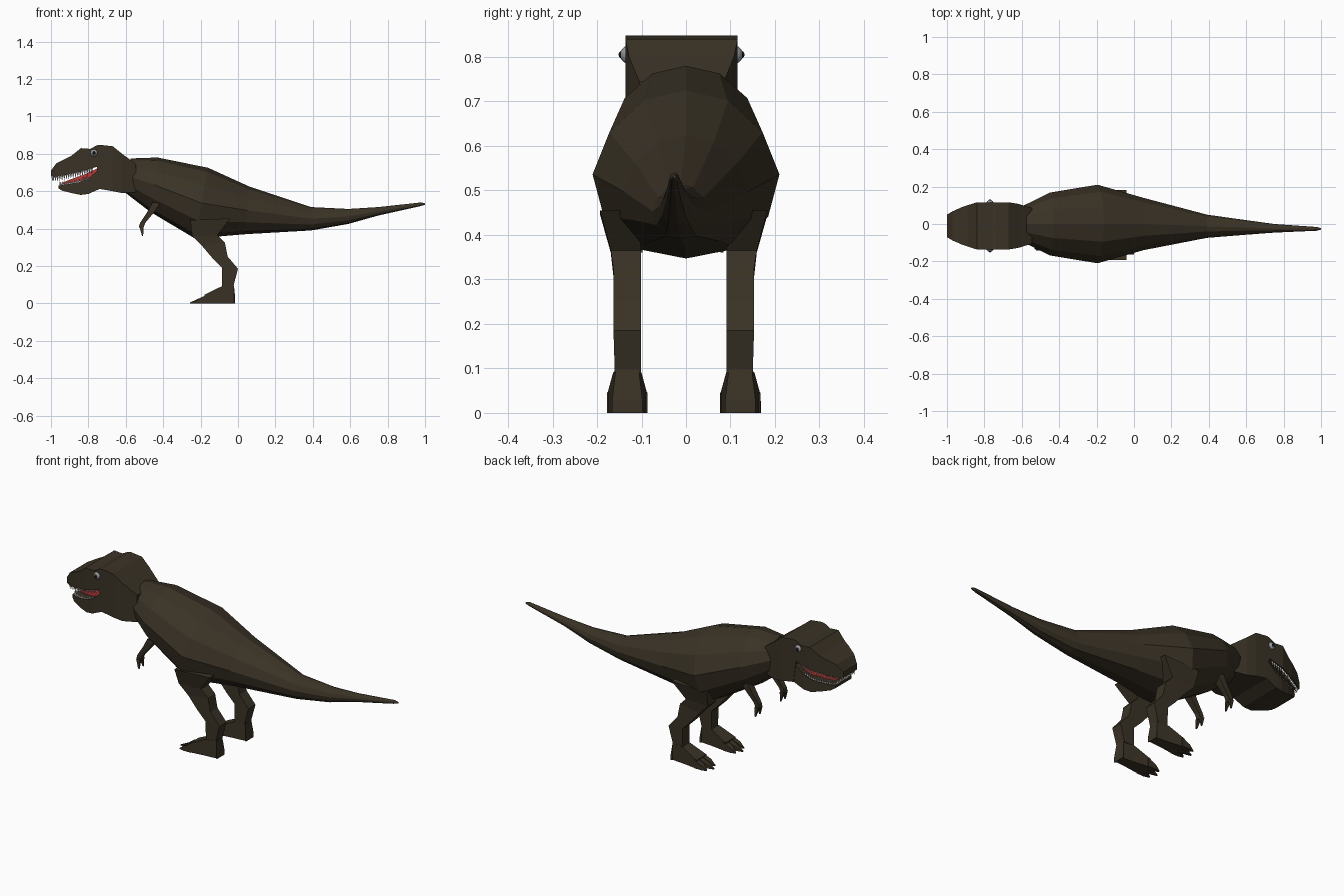
import bpy, bmesh, math
from mathutils import Vector

if "Cube" in bpy.data.objects:
    bpy.data.objects.remove(bpy.data.objects["Cube"])

def mat(name, c):
    m = bpy.data.materials.new(name)
    m.diffuse_color = (*c, 1)
    m.use_nodes = True
    m.node_tree.nodes["Principled BSDF"].inputs["Base Color"].default_value = m.diffuse_color
    return m

SKIN = mat("skin", (0.042, 0.032, 0.019))
RED = mat("mouth_red", (0.5, 0.04, 0.04))
WHITE = mat("tooth_white", (0.85, 0.83, 0.75))
GREY = mat("eye_grey", (0.3, 0.31, 0.33))
BLACK = mat("pupil_black", (0.005, 0.005, 0.005))
YC = -0.01  # centre line of head and limbs

def finish(name, bm, m):
    bmesh.ops.recalc_face_normals(bm, faces=bm.faces)
    me = bpy.data.meshes.new(name)
    bm.to_mesh(me)
    bm.free()
    me.materials.append(m)
    ob = bpy.data.objects.new(name, me)
    bpy.context.collection.objects.link(ob)
    return ob

def add_loft(bm, rings):
    vs = [[bm.verts.new(p) for p in r] for r in rings]
    n = len(vs[0])
    for a, b in zip(vs, vs[1:]):
        for i in range(n):
            j = (i + 1) % n
            bm.faces.new((a[i], a[j], b[j], b[i]))
    bm.faces.new(vs[0])
    bm.faces.new(vs[-1])

def box_ring(x, z0, z1, w, y=YC):
    return [(x, y - w, z0), (x, y + w, z0), (x, y + w, z1), (x, y - w, z1)]

def boxes(name, stations, m):
    bm = bmesh.new()
    add_loft(bm, [box_ring(*s) for s in stations])
    return finish(name, bm, m)

# Body and tail: x at top, x at bottom, z bottom, z top, half width, centre y
half = [(0, 1), (.45, .94), (.82, .75), (1, .5), (.88, .25), (.55, .06), (0, 0)]
section = half + [(-u, v) for u, v in half[-2:0:-1]]
body = [(-.575, -.60, .59, .775, .10, 0), (-.43, -.47, .49, .78, .168, 0),
        (-.16, -.23, .347, .725, .21, 0), (.06, .04, .37, .625, .14, 0),
        (.39, .39, .39, .515, .062, -.012), (.59, .59, .425, .505, .04, -.018),
        (.75, .75, .47, .515, .023, -.023), (.98, .975, .52, .54, .01, -.026),
        (1.0, 1.0, .527, .535, .004, -.026)]
bm = bmesh.new()
add_loft(bm, [[(xb + (xt - xb) * v, cy + w * u, zb + (zt - zb) * v) for u, v in section]
              for xt, xb, zb, zt, w, cy in body])
finish("body_and_tail", bm, SKIN)

# Skull with upper jaw, then lower jaw
boxes("skull", [(-1.0, .68, .71, .06), (-.97, .678, .75, .078), (-.92, .687, .775, .1),
                (-.89, .695, .79, .11), (-.84, .705, .83, .126), (-.79, .72, .826, .126),
                (-.755, .73, .845, .126), (-.74, .612, .848, .126), (-.67, .60, .84, .126),
                (-.62, .59, .80, .118), (-.545, .595, .745, .095)], SKIN)
boxes("lower_jaw", [(-.96, .615, .63, .07), (-.94, .603, .633, .085), (-.89, .59, .64, .105),
                    (-.84, .58, .65, .118), (-.80, .585, .668, .122), (-.74, .612, .72, .124),
                    (-.70, .62, .71, .12)], SKIN)

# Tongue and throat
boxes("tongue", [(-.94, .635, .645, .03), (-.89, .645, .665, .06), (-.82, .66, .69, .085),
                 (-.735, .70, .73, .1)], RED)

# Tooth rows follow the lips round the snout
def lerp_path(path, t):
    seg = [(Vector(b) - Vector(a)).length for a, b in zip(path, path[1:])]
    d = t * sum(seg)
    for a, b, s in zip(path, path[1:], seg):
        if d <= s:
            return Vector(a).lerp(Vector(b), d / s)
        d -= s
    return Vector(path[-1])

def teeth(name, path, count, length, drop):
    path = path + [(x, -y, z) for x, y, z in path[::-1]]
    bm = bmesh.new()
    for i in range(count):
        p = lerp_path(path, (i + .5) / count)
        size = length * (0.8 + 0.2 * (i % 2))
        base = [bm.verts.new((p.x + .006 * math.cos(a), p.y + YC + .006 * math.sin(a), p.z))
                for a in (math.pi / 2 * k for k in range(4))]
        tip = bm.verts.new((p.x, p.y + YC, p.z + drop * size))
        bm.faces.new(base)
        for k in range(4):
            bm.faces.new((base[k], base[(k + 1) % 4], tip))
    finish(name, bm, WHITE)

teeth("upper_teeth", [(-.775, .117, .726), (-.84, .117, .708), (-.89, .102, .698),
                      (-.965, .07, .682), (-.992, .052, .682)], 44, .032, -1)
teeth("lower_teeth", [(-.80, .113, .663), (-.84, .109, .647), (-.89, .097, .637),
                      (-.938, .077, .63), (-.953, .06, .627)], 38, .026, 1)

# Limbs and eyes, once per side
for side, tag in ((-1, "right"), (1, "left")):
    for part, off, r, m in (("eye", .117, .021, GREY), ("pupil", .132, .0095, BLACK)):
        bm = bmesh.new()
        bmesh.ops.create_uvsphere(bm, u_segments=16, v_segments=10, radius=r)
        bmesh.ops.translate(bm, vec=(-.77, YC + side * off, .805), verts=bm.verts)
        for f in bm.faces:
            f.smooth = True
        finish(f"{tag}_{part}", bm, m)

    # Leg: front x, z, back x, z, extra outer width
    ly = side * .127 - .005
    bm = bmesh.new()
    rings = []
    for xf, zf, xb, zb, e in ((-.255, .445, -.04, .455, .03), (-.245, .36, -.11, .365, .006),
                              (-.19, .305, -.07, .325, 0), (-.135, .24, -.055, .25, 0),
                              (-.085, .19, 0, .185, 0), (-.085, .09, -.025, .09, -.003)):
        yi, yo = ly - side * .031, ly + side * (.031 + e)
        rings.append([(xf, yi, zf), (xf, yo, zf), (xb, yo, zb), (xb, yi, zb)])
    add_loft(bm, rings)
    finish(f"{tag}_leg", bm, SKIN)

    # Foot with three pointed toes
    bm = bmesh.new()
    add_loft(bm, [box_ring(-.015, 0, .03, .034, ly), box_ring(-.022, 0, .097, .026, ly),
                  box_ring(-.09, 0, .09, .032, ly), box_ring(-.18, 0, .046, .044, ly)])
    for dy, tip in ((-.03, -.238), (0, -.257), (.03, -.238)):
        add_loft(bm, [box_ring(-.165, 0, .046, .015, ly + dy),
                      box_ring(-.21, 0, .026, .013, ly + dy * 1.1),
                      box_ring(tip, 0, .005, .003, ly + dy * 1.2)])
    finish(f"{tag}_foot", bm, SKIN)

    # Small arm ending in two claws
    ay = YC + side * .11
    bm = bmesh.new()
    add_loft(bm, [[(x - r, ay - r, z), (x - r, ay + r, z), (x + r, ay + r, z), (x + r, ay - r, z)]
                  for x, z, r in ((-.435, .54, .022), (-.465, .49, .019), (-.51, .43, .014),
                                  (-.518, .405, .013))])
    for dy in (-.012, .012):
        add_loft(bm, [box_ring(-.527, .41, .412, .008, ay + dy)[:2]
                      + box_ring(-.505, .41, .412, .008, ay + dy)[1::-1],
                      [(x, ay + dy * 1.6 + o, .36) for x, o in
                       ((-.513, -.003), (-.513, .003), (-.507, .003), (-.507, -.003))]])
    finish(f"{tag}_arm", bm, SKIN)
